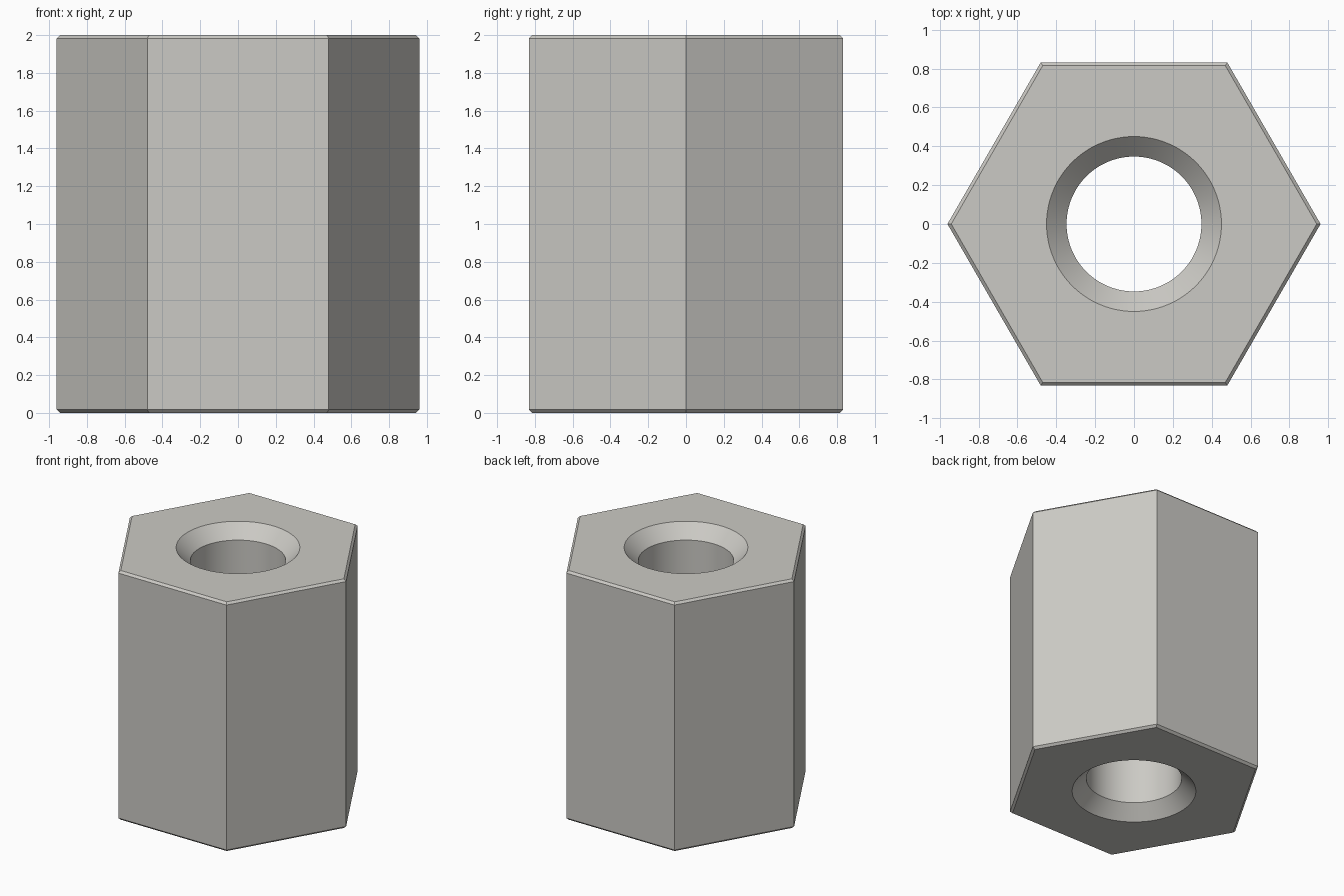
import bpy
import bmesh
from math import cos, sin, tau, radians

if "Cube" in bpy.data.objects:
    bpy.data.objects.remove(bpy.data.objects["Cube"], do_unlink=True)

HEIGHT = 2.0
HEX_RADIUS = 0.96      # centre to corner
EDGE_CHAMFER = 0.017
BORE_RADIUS = 0.347
SINK_RADIUS = 0.45
SINK_DEPTH = 0.103
BORE_SIDES = 96


def ring(bm, radius, z, sides):
    return [bm.verts.new((radius * cos(tau * i / sides), radius * sin(tau * i / sides), z))
            for i in range(sides)]


def wall(bm, sections, sides):
    """Skin stacked (radius, z) rings and return the first and last ring."""
    rings = [ring(bm, r, z, sides) for r, z in sections]
    for low, high in zip(rings, rings[1:]):
        for i in range(sides):
            j = (i + 1) % sides
            bm.faces.new((low[i], low[j], high[j], high[i]))
    return rings[0], rings[-1]


def loop_edges(bm, verts):
    return [bm.edges.get((a, b)) for a, b in zip(verts, verts[1:] + verts[:1])]


# Hexagonal outside with small chamfers, and a bore countersunk at both ends
bm = bmesh.new()
inset = HEX_RADIUS - EDGE_CHAMFER / cos(tau / 12)
outer = wall(bm, [(inset, 0), (HEX_RADIUS, EDGE_CHAMFER),
                  (HEX_RADIUS, HEIGHT - EDGE_CHAMFER), (inset, HEIGHT)], 6)
inner = wall(bm, [(SINK_RADIUS, 0), (BORE_RADIUS, SINK_DEPTH),
                  (BORE_RADIUS, HEIGHT - SINK_DEPTH), (SINK_RADIUS, HEIGHT)], BORE_SIDES)

# Flat end faces around the bore
for outside, hole in zip(outer, inner):
    bmesh.ops.triangle_fill(bm, use_beauty=True,
                            edges=loop_edges(bm, outside) + loop_edges(bm, hole))
bmesh.ops.recalc_face_normals(bm, faces=bm.faces)

mesh = bpy.data.meshes.new("hex_spacer")
bm.to_mesh(mesh)
bm.free()
spacer = bpy.data.objects.new("hex_spacer", mesh)
bpy.context.scene.collection.objects.link(spacer)

# Warm light grey metal
colour = (0.60, 0.59, 0.555, 1)
metal = bpy.data.materials.new("light_grey")
metal.use_nodes = True
metal.diffuse_color = colour
metal.node_tree.nodes["Principled BSDF"].inputs["Base Color"].default_value = colour
mesh.materials.append(metal)

# Smooth bore, crisp edges
bpy.ops.object.select_all(action="DESELECT")
spacer.select_set(True)
bpy.context.view_layer.objects.active = spacer
bpy.ops.object.shade_smooth_by_angle(angle=radians(30))
